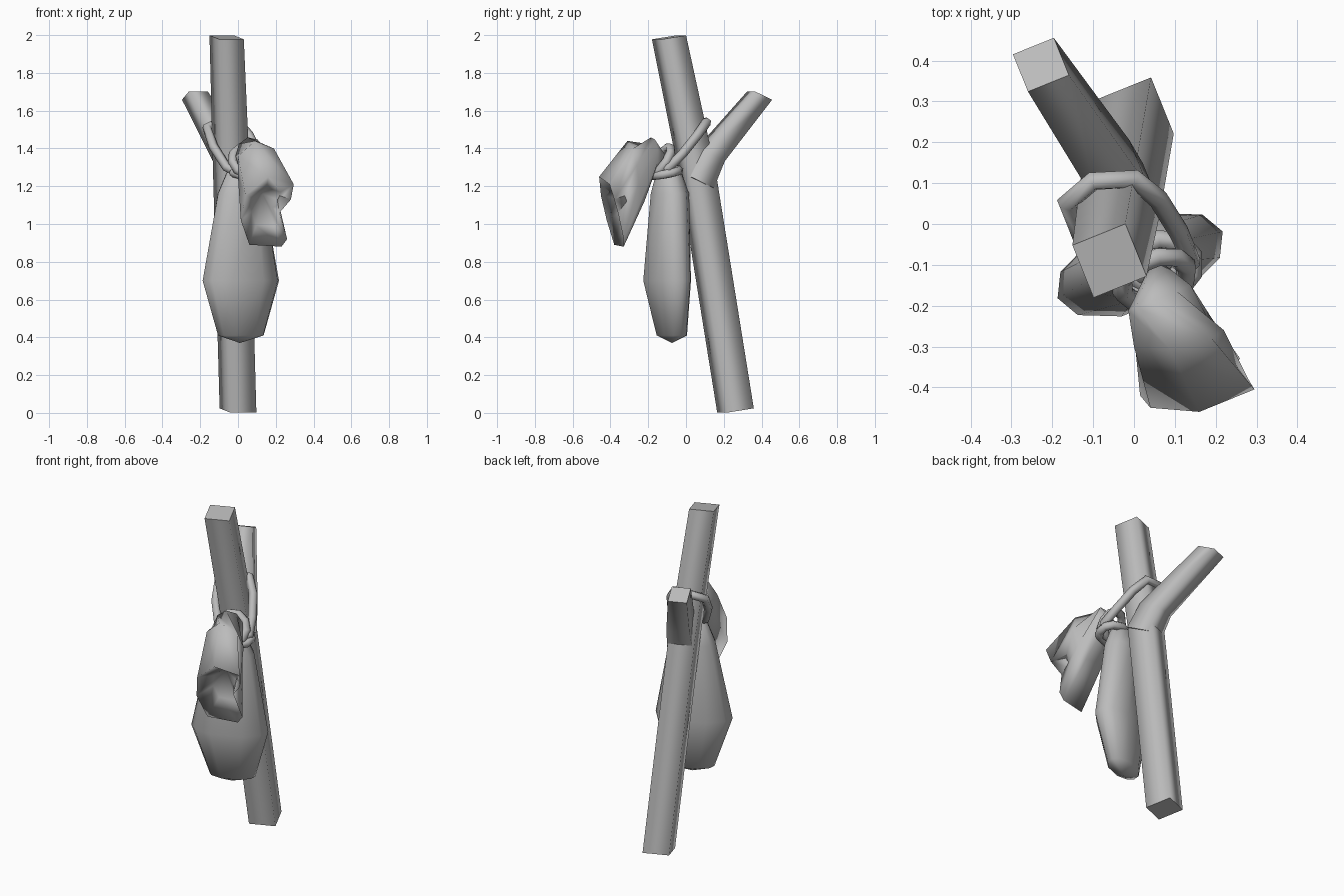
import bpy, bmesh, math
from mathutils import Vector as V

cube = bpy.data.objects.get("Cube")
if cube:
    bpy.data.objects.remove(cube, do_unlink=True)

grey = bpy.data.materials.new("plain grey")
grey.use_nodes = True
colour = (0.5, 0.5, 0.5, 1)
grey.diffuse_color = colour
grey.node_tree.nodes["Principled BSDF"].inputs["Base Color"].default_value = colour

# Everything is turned by the same angle around the upright axis
TURN = math.radians(22)
U = V((math.cos(TURN), math.sin(TURN), 0))
W = V((-math.sin(TURN), math.cos(TURN), 0))
UP = V((0, 0, 1))


def loft(name, rings, start=None, end=None):
    """Skin a list of rings; each end is a flat cap or a fan to a point."""
    bm = bmesh.new()
    loops = [[bm.verts.new(p) for p in ring] for ring in rings]
    n = len(loops[0])
    for a, b in zip(loops, loops[1:]):
        for i in range(n):
            j = (i + 1) % n
            bm.faces.new((a[i], a[j], b[j], b[i])).smooth = True
    for ring, tip in ((loops[0], start), (loops[-1], end)):
        if tip is None:
            cap = bm.faces.new(ring)
            for e in cap.edges:
                e.smooth = False
        else:
            point = bm.verts.new(tip)
            for i in range(n):
                bm.faces.new((ring[i], ring[(i + 1) % n], point)).smooth = True
    bmesh.ops.recalc_face_normals(bm, faces=bm.faces)
    mesh = bpy.data.meshes.new(name)
    bm.to_mesh(mesh)
    bm.free()
    mesh.materials.append(grey)
    ob = bpy.data.objects.new(name, mesh)
    bpy.context.collection.objects.link(ob)
    return ob


def square(centre, half, side):
    c = V(centre)
    return [c + U * half * a + side * half * b
            for a, b in ((-1, -1), (1, -1), (1, 1), (-1, 1))]


def rope(name, points, radius):
    curve = bpy.data.curves.new(name, "CURVE")
    curve.dimensions = "3D"
    curve.bevel_depth = radius
    curve.bevel_resolution = 1
    line = curve.splines.new("POLY")
    line.points.add(len(points) - 1)
    for p, co in zip(line.points, points):
        p.co = (*co, 1)
    line.use_cyclic_u = True
    line.use_smooth = True
    curve.materials.append(grey)
    ob = bpy.data.objects.new(name, curve)
    bpy.context.collection.objects.link(ob)


def ring_points(centre, a, b, count=10):
    steps = [math.tau * i / count for i in range(count)]
    return [V(centre) + a * math.cos(t) + b * math.sin(t) for t in steps]


# Forked wooden stick
lean = (W + UP * 0.15).normalized()
loft("stick", [square((0, 0.262, 0.013), 0.075, lean),
               square((-0.035, 0.06, 1.27), 0.075, lean),
               square((-0.06, -0.09, 1.988), 0.07, lean)])
branch_side = (W - UP * 0.45).normalized()
loft("stick_branch", [square((-0.02, 0.06, 1.22), 0.072, branch_side),
                      square((-0.05, 0.125, 1.36), 0.066, branch_side),
                      square((-0.228, 0.39, 1.68), 0.054, branch_side)])

# Flat hanging pouch with a rounded outline
section = [(1, 0), (0.86, 0.57), (0.41, 1), (-0.41, 1), (-0.86, 0.57),
           (-1, 0), (-0.86, -0.57), (-0.41, -1), (0.41, -1), (0.86, -0.57)]
levels = [(0.41, 0.13, 0.065, -0.075), (0.7, 0.218, 0.1, -0.1),
          (1.16, 0.13, 0.088, -0.085), (1.27, 0.08, 0.06, -0.09)]
loft("pouch", [[V((0.015, y, z)) + U * a * w + W * b * d for a, b in section]
               for z, w, d, y in levels],
     (0.01, -0.075, 0.37), (0.04, -0.1, 1.34))

# Gathered cloth mouth above the tie, flaring out and drooping
rim = [(0.04, -0.45, 1.15), (0.16, -0.46, 1.25), (0.295, -0.405, 1.21),
       (0.28, -0.38, 1.13), (0.22, -0.36, 1.06), (0.26, -0.33, 0.92),
       (0.23, -0.33, 0.88), (0.06, -0.38, 0.89), (0.015, -0.42, 1.02)]
shoulder = [(0, -0.3, 1.36), (0.09, -0.31, 1.44), (0.19, -0.28, 1.4),
            (0.22, -0.26, 1.31), (0.19, -0.25, 1.22), (0.19, -0.23, 1.14),
            (0.16, -0.22, 1.12), (0.03, -0.23, 1.14), (0, -0.27, 1.25)]
collar = ring_points((0.065, -0.18, 1.36), U * -0.085, UP * 0.1, 9)
fold = [V(p).lerp(V((0.14, -0.33, 1.12)), 0.45) + V((0, 0.04, 0)) for p in rim]
loft("pouch_mouth", [collar, shoulder, rim, fold],
     (0.05, -0.08, 1.32), (0.13, -0.3, 1.16))

# Cord hung over the fork, and the two turns tying the neck
rope("hanging_cord", [(-0.1, 0.105, 1.54), (0, 0.11, 1.54), (0.06, 0.06, 1.47),
                      (0.11, -0.02, 1.37), (0.14, -0.09, 1.3), (0.09, -0.14, 1.26),
                      (0.02, -0.15, 1.26), (-0.06, -0.1, 1.3), (-0.13, -0.03, 1.41),
                      (-0.165, 0.05, 1.51)], 0.025)
rope("neck_cord", ring_points((0.06, -0.11, 1.27), U * 0.09, W * 0.07 + UP * 0.015), 0.025)
rope("knot_cord", ring_points((0.05, -0.135, 1.33), U * 0.085, W * 0.05 + UP * 0.075), 0.025)
